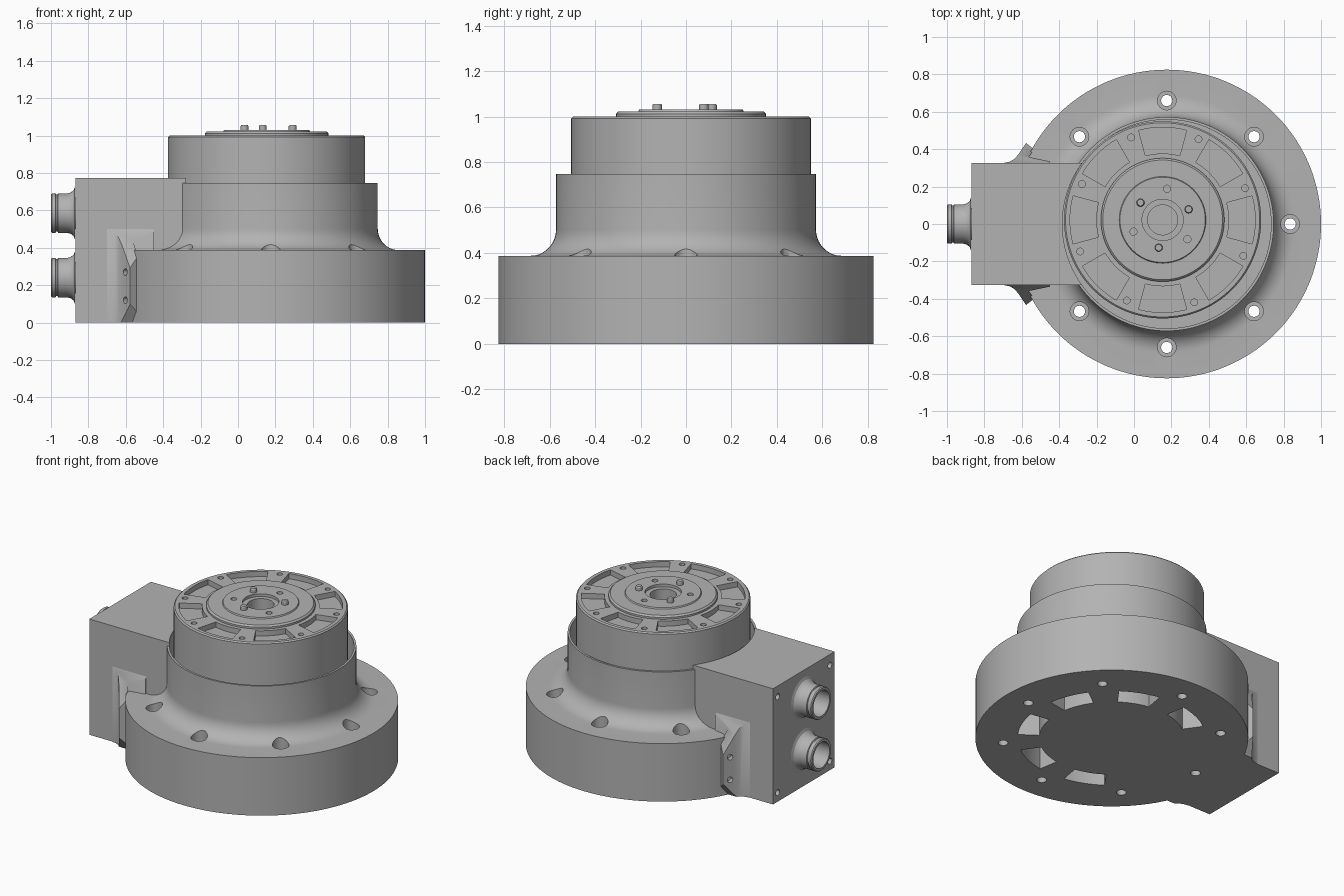
import bpy, bmesh
from math import cos, sin, pi, radians
from mathutils import Matrix, Vector

if "Cube" in bpy.data.objects:
    bpy.data.objects.remove(bpy.data.objects["Cube"])

grey = bpy.data.materials.new("machined grey")
grey.use_nodes = True
COLOUR = (0.45, 0.45, 0.45, 1)
grey.diffuse_color = COLOUR
grey.node_tree.nodes["Principled BSDF"].inputs["Base Color"].default_value = COLOUR

BASE = Vector((0.175, 0, 0))       # axis of the base
HEAD = Vector((0.153, 0.022, 0))   # axis of the upper drum
ALONG_X = Matrix(((0, 0, 1, 0), (1, 0, 0, 0), (0, 1, 0, 0), (0, 0, 0, 1)))


def finish(name, bm, matrix):
    bmesh.ops.transform(bm, matrix=matrix, verts=bm.verts)
    bmesh.ops.recalc_face_normals(bm, faces=bm.faces)
    mesh = bpy.data.meshes.new(name)
    bm.to_mesh(mesh)
    bm.free()
    mesh.materials.append(grey)
    obj = bpy.data.objects.new(name, mesh)
    bpy.context.collection.objects.link(obj)
    return obj


def lathe(name, profile, at=(0, 0, 0), segs=96, turn=Matrix()):
    """Solid of revolution from (radius, height) points, capped at both ends."""
    bm = bmesh.new()
    rings = [[bm.verts.new((r * cos(2 * pi * i / segs), r * sin(2 * pi * i / segs), z))
              for i in range(segs)] for r, z in profile]
    for a, b in zip(rings, rings[1:]):
        for i in range(segs):
            j = (i + 1) % segs
            bm.faces.new((a[i], a[j], b[j], b[i]))
    bm.faces.new(rings[0])
    bm.faces.new(rings[-1])
    return finish(name, bm, Matrix.Translation(at) @ turn)


def rod(name, r, z0, z1, at=(0, 0, 0), segs=24, turn=Matrix()):
    return lathe(name, [(r, z0), (r, z1)], at, segs, turn)


def prism(name, points, h0, h1, matrix=Matrix(), rounding=0, pick=lambda p: True):
    """Extruded outline; picked corners are rounded."""
    bm = bmesh.new()
    low = [bm.verts.new((a, b, h0)) for a, b in points]
    high = [bm.verts.new((a, b, h1)) for a, b in points]
    bm.faces.new(low)
    bm.faces.new(high)
    corners = []
    for i in range(len(points)):
        j = (i + 1) % len(points)
        bm.faces.new((low[i], low[j], high[j], high[i]))
    if rounding:
        for a, b in zip(low, high):
            edge = bm.edges.get((a, b))
            if pick(a.co) and edge.calc_face_angle() > 0.8:
                corners.append(edge)
        bmesh.ops.bevel(bm, geom=corners, offset=rounding, segments=6,
                        profile=0.5, affect='EDGES')
    return finish(name, bm, matrix)


def sector(r0, r1, half, z0, z1, at, angle, rounding=0):
    steps = [half * (i / 5 - 1) for i in range(11)]
    outline = [(r1 * cos(t), r1 * sin(t)) for t in steps]
    outline += [(r0 * cos(t), r0 * sin(t)) for t in reversed(steps)]
    return prism("sector_cutter", outline, z0, z1,
                 Matrix.Translation(at) @ Matrix.Rotation(angle, 4, 'Z'), rounding)


def combine(target, other, operation='DIFFERENCE'):
    mod = target.modifiers.new("combine", 'BOOLEAN')
    mod.operation, mod.solver, mod.object = operation, 'EXACT', other
    bpy.context.view_layer.objects.active = target
    bpy.ops.object.modifier_apply(modifier=mod.name)
    bpy.data.objects.remove(other)


def polar(r, degrees):
    return Vector((r * cos(radians(degrees)), r * sin(radians(degrees)), 0))


# Housing: wide base, concave fillet and neck, joined to the connector box
NECK, FILLET, STEP = 0.572, 0.115, 0.387
cove = [(NECK + FILLET * (1 - cos(t)), STEP + FILLET * (1 - sin(t)))
        for t in [pi / 2 * (1 - i / 10) for i in range(11)]]
housing = lathe("housing", [(0.825, 0), (0.825, STEP)] + cove + [(NECK, 0.747)], BASE, 128)
box = prism("connector_box", [(-0.325, 0), (0.325, 0), (0.325, 0.772), (-0.325, 0.772)],
            -0.87, 0.1, ALONG_X, 0.05, lambda p: p.y > 0.5)
combine(housing, box, 'UNION')
combine(housing, rod("clearance_cutter", 0.558, 0.5, 1.2, BASE, 128))

# Base bolt holes, counterbored except under the box
for k in range(8):
    spot = BASE + polar(0.66, 45 * k)
    combine(housing, rod("bolt_cutter", 0.03, -0.1, 0.36, spot))
    if k != 4:
        combine(housing, rod("counterbore_cutter", 0.05, 0.34, 0.6, spot))

# Windows in the underside, none beside the box
for angle in (-112.5, -67.5, -22.5, 22.5, 67.5, 112.5):
    combine(housing, sector(0.44, 0.57, radians(13), -0.1, 0.28, BASE, radians(angle)))

# Screw holes in the box end
for y in (-0.275, 0.275):
    for z in (0.06, 0.7):
        combine(housing, rod("screw_cutter", 0.02, -0.1, 0.06, (-0.87, y, z), 20, ALONG_X))

# Connector sockets
SOCKET = [(0.14, -0.872), (0.122, -0.879), (0.11, -0.895), (0.105, -0.915), (0.105, -0.962),
          (0.099, -0.965), (0.099, -0.972), (0.105, -0.975), (0.105, -0.994), (0.1, -1.0),
          (0.085, -1.0), (0.085, -0.875)]
for label, z in (("lower", 0.24), ("upper", 0.585)):
    combine(housing, rod("socket_bore_cutter", 0.085, -0.9, -0.8, (0, 0, z), 48, ALONG_X))
    lathe(label + "_socket", SOCKET[:-1] + [(0.085, -0.81)], (0, 0, z), 48, ALONG_X)

# Flared side brackets, trimmed to a tapering outline
PLAN = [(-0.71, 0.3), (-0.7, 0.326), (-0.665, 0.333), (-0.64, 0.347), (-0.62, 0.37),
        (-0.577, 0.433), (-0.535, 0.4), (-0.562, 0.358), (-0.45, 0.335), (-0.45, 0.3)]
SIDE = [(0.2, 0), (0.362, 0), (0.41, 0.1), (0.45, 0.1), (0.45, 0.29), (0.41, 0.29),
        (0.325, 0.5), (0.2, 0.5)]
SIDE = [(0.2, 0), (0.362, 0), (0.434, 0.1), (0.434, 0.29), (0.325, 0.5), (0.2, 0.5)]
for label, s in (("right", -1), ("left", 1)):
    bracket = prism(label + "_bracket", [(x, s * y) for x, y in PLAN], 0, 0.6)
    combine(bracket, prism("trim", [(s * y, z) for y, z in SIDE], -0.8, -0.4, ALONG_X),
            'INTERSECT')
    aim = Vector((-0.82, s * 0.57, 0)).to_track_quat('Z', 'Y').to_matrix().to_4x4()
    for z in (0.12, 0.27):
        combine(bracket, rod("hole_cutter", 0.018, -0.03, 0.1, (-0.603, s * 0.396, z), 20, aim))

# Upper drum with sector pockets and rim holes
drum = lathe("drum", [(0.527, 0.45), (0.527, 0.992), (0.519, 1.0)], HEAD, 128)
for k in range(8):
    combine(drum, sector(0.355, 0.495, radians(15), 0.965, 1.1, HEAD, radians(45 * k), 0.03))
    combine(drum, rod("rim_hole_cutter", 0.018, 0.95, 1.1, HEAD + polar(0.472, 45 * k + 21)))

# Output disc: stepped, with a centre bore, pin holes and locating pins
disc = lathe("output_disc", [(0.33, 0.98), (0.33, 1.012), (0.32, 1.022), (0.232, 1.022),
                             (0.228, 1.03)], HEAD)
combine(disc, rod("recess_cutter", 0.11, 1.012, 1.1, HEAD, 64))
combine(disc, rod("bore_cutter", 0.08, 0.9, 1.1, HEAD, 64))
combine(drum, rod("bore_cutter", 0.08, 0.93, 1.1, HEAD, 64))
for k in range(3):
    combine(disc, rod("pin_hole_cutter", 0.019, 1.0, 1.1, HEAD + polar(0.168, 82 + 120 * k)))
    lathe("locating_pin_%d" % (k + 1), [(0.021, 1.0), (0.021, 1.05), (0.017, 1.056)],
          HEAD + polar(0.15, 22 + 120 * k), 24)

# Smooth round surfaces, keep edges crisp
bpy.ops.object.select_all(action='DESELECT')
for obj in bpy.context.scene.objects:
    if obj.type == 'MESH':
        obj.select_set(True)
        bpy.context.view_layer.objects.active = obj
bpy.ops.object.shade_smooth_by_angle(angle=radians(30))
